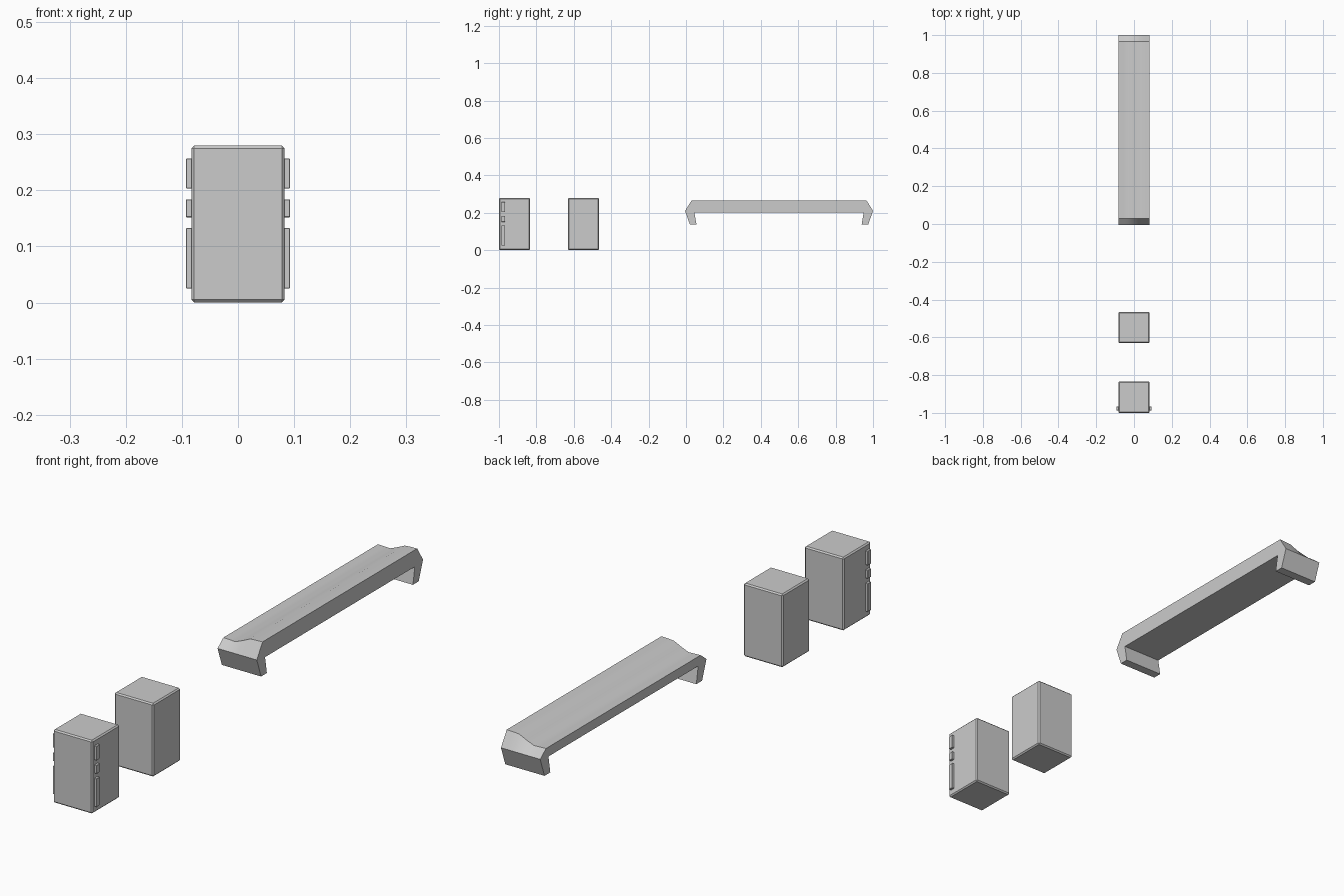
import bpy
import bmesh

if "Cube" in bpy.data.objects:
    bpy.data.objects.remove(bpy.data.objects["Cube"])

HALF = 0.083   # half width shared by all parts


def finish(name, bm):
    bmesh.ops.recalc_face_normals(bm, faces=bm.faces)
    mesh = bpy.data.meshes.new(name)
    bm.to_mesh(mesh)
    bm.free()
    obj = bpy.data.objects.new(name, mesh)
    bpy.context.collection.objects.link(obj)
    return obj


def box(name, lo, hi, bevel):
    bm = bmesh.new()
    bmesh.ops.create_cube(bm, size=1)
    for v in bm.verts:
        v.co = [a + (c + 0.5) * (b - a) for a, b, c in zip(lo, hi, v.co)]
    bmesh.ops.bevel(bm, geom=list(bm.edges), offset=bevel, segments=1,
                    affect='EDGES', profile=0.5)
    return finish(name, bm)


# Two chamfered blocks
box("front_block", (-HALF, -1.0, 0), (HALF, -0.834, 0.28), 0.005)
box("rear_block", (-HALF, -0.63, 0), (HALF, -0.465, 0.28), 0.005)

# Raised side strips on the front block
for side, s in (("left", -1), ("right", 1)):
    for i, (z0, z1) in enumerate(((0.025, 0.133), (0.152, 0.184), (0.203, 0.257))):
        xs = sorted((s * (HALF - 0.01), s * 0.0925))
        box(f"{side}_strip_{i + 1}", (xs[0], -0.987, z0), (xs[1], -0.967, z1), 0.001)

# Clip: hooked profile swept across x, its top stepping up from left to right
Y0, Y1 = -0.005, 1.0
section = [(-HALF, 0.238), (-0.055, 0.237), (-0.032, 0.236), (0.0, 0.249),
           (0.03, 0.263), (0.055, 0.265), (HALF, 0.266)]


def clip_profile(top):
    half = [(0.035, top), (0.0, 0.21), (0.026, 0.137), (0.061, 0.137), (0.05, 0.202)]
    near = [(Y0 + d, z) for d, z in half]
    far = [(Y1 - d, z) for d, z in reversed(half)]
    return near + far


bm = bmesh.new()
rings = [[bm.verts.new((x, y, z)) for y, z in clip_profile(top)] for x, top in section]
for a, b in zip(rings, rings[1:]):
    for i in range(len(a)):
        j = (i + 1) % len(a)
        bm.faces.new((a[i], a[j], b[j], b[i]))
bm.faces.new(rings[0])
bm.faces.new(rings[-1])
clip = finish("hooked_clip", bm)
bpy.context.view_layer.objects.active = clip
clip.select_set(True)
bpy.ops.object.shade_smooth_by_angle(angle=0.5)
